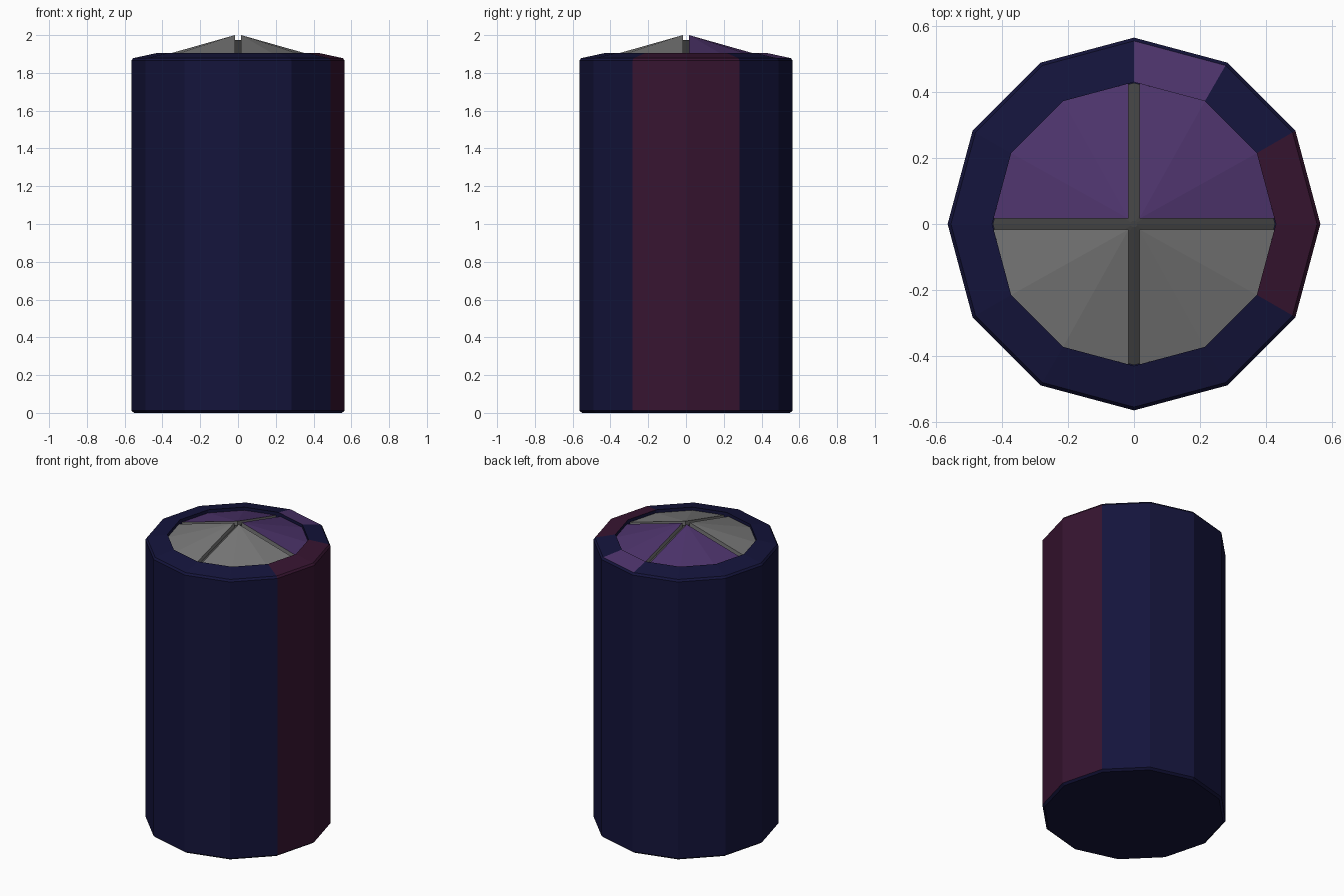
import bpy, bmesh
from math import sin, cos, radians

if "Cube" in bpy.data.objects:
    bpy.data.objects.remove(bpy.data.objects["Cube"])

SIDES = 12
GAP = 0.016      # half width of the grooves
R_IN = 0.43      # inner radius of the rim
SLOPE = 0.28     # slope of the raised lid


def material(name, rgb):
    m = bpy.data.materials.new(name)
    m.diffuse_color = (*rgb, 1)
    m.use_nodes = True
    m.node_tree.nodes["Principled BSDF"].inputs["Base Color"].default_value = m.diffuse_color
    return m


navy = material("navy", (0.007, 0.007, 0.044))
maroon = material("maroon", (0.038, 0.007, 0.03))
purple = material("purple", (0.075, 0.034, 0.15))
grey = material("grey", (0.19, 0.19, 0.19))
dark = material("dark_grey", (0.055, 0.055, 0.055))


def make_object(name, bm, mats):
    bmesh.ops.recalc_face_normals(bm, faces=bm.faces[:])
    me = bpy.data.meshes.new(name)
    bm.to_mesh(me)
    bm.free()
    for m in mats:
        me.materials.append(m)
    ob = bpy.data.objects.new(name, me)
    bpy.context.collection.objects.link(ob)
    return ob


def lathe(name, profile, mats, pick):
    """Spin an (r, z) profile; pick(segment, side) gives the material slot."""
    bm = bmesh.new()
    rings = []
    for r, z in profile:
        rings.append([bm.verts.new((r * cos(radians(30 * i)), r * sin(radians(30 * i)), z))
                      for i in range(SIDES)])
    for s in range(len(rings) - 1):
        for i in range(SIDES):
            j = (i + 1) % SIDES
            f = bm.faces.new((rings[s][i], rings[s][j], rings[s + 1][j], rings[s + 1][i]))
            f.material_index = pick(s, i)
    bm.faces.new(rings[0])
    bm.faces.new(rings[-1])
    return make_object(name, bm, mats)


# Body with chamfered bottom, sloping rim and shallow recess
def body_slot(seg, side):
    if seg == 3 and side == 2:
        return 2
    return 1 if side in (0, 11) and 1 <= seg <= 3 else 0


lathe("body", [(0.55, 0), (0.565, 0.012), (0.565, 1.865), (0.555, 1.878),
               (R_IN, 1.905), (R_IN, 1.84)], [navy, maroon, purple], body_slot)

# Dark core seen at the bottom of the grooves
lathe("groove_floor", [(R_IN - 0.002, 1.835), (R_IN - 0.002, 1.86), (0.01, 1.975)],
      [dark], lambda s, i: 0)


# Four raised lid wedges, coloured only on top
def wedge(name, sx, sy, top_mat):
    edge = R_IN - GAP * 0.27
    pts = [(edge, GAP), (R_IN * cos(radians(30)), R_IN * 0.5),
           (R_IN * 0.5, R_IN * cos(radians(30))), (GAP, edge)]
    bm = bmesh.new()

    def vert(x, y, z):
        return bm.verts.new((sx * x, sy * y, z))

    outline = [(GAP, GAP)] + pts
    low = [vert(x, y, 1.84) for x, y in outline]
    high = [vert(GAP, GAP, 2.0)] + [vert(x, y, 2.0 - SLOPE * (R_IN - GAP)) for x, y in pts]
    for i in range(1, 4):
        bm.faces.new((high[0], high[i], high[i + 1])).material_index = 1
    for i in range(5):
        j = (i + 1) % 5
        bm.faces.new((low[i], low[j], high[j], high[i]))
    bm.faces.new(low)
    make_object(name, bm, [grey, top_mat])


for sx, side in ((-1, "left"), (1, "right")):
    wedge("front_" + side + "_wedge", sx, -1, grey)
    wedge("back_" + side + "_wedge", sx, 1, purple)
